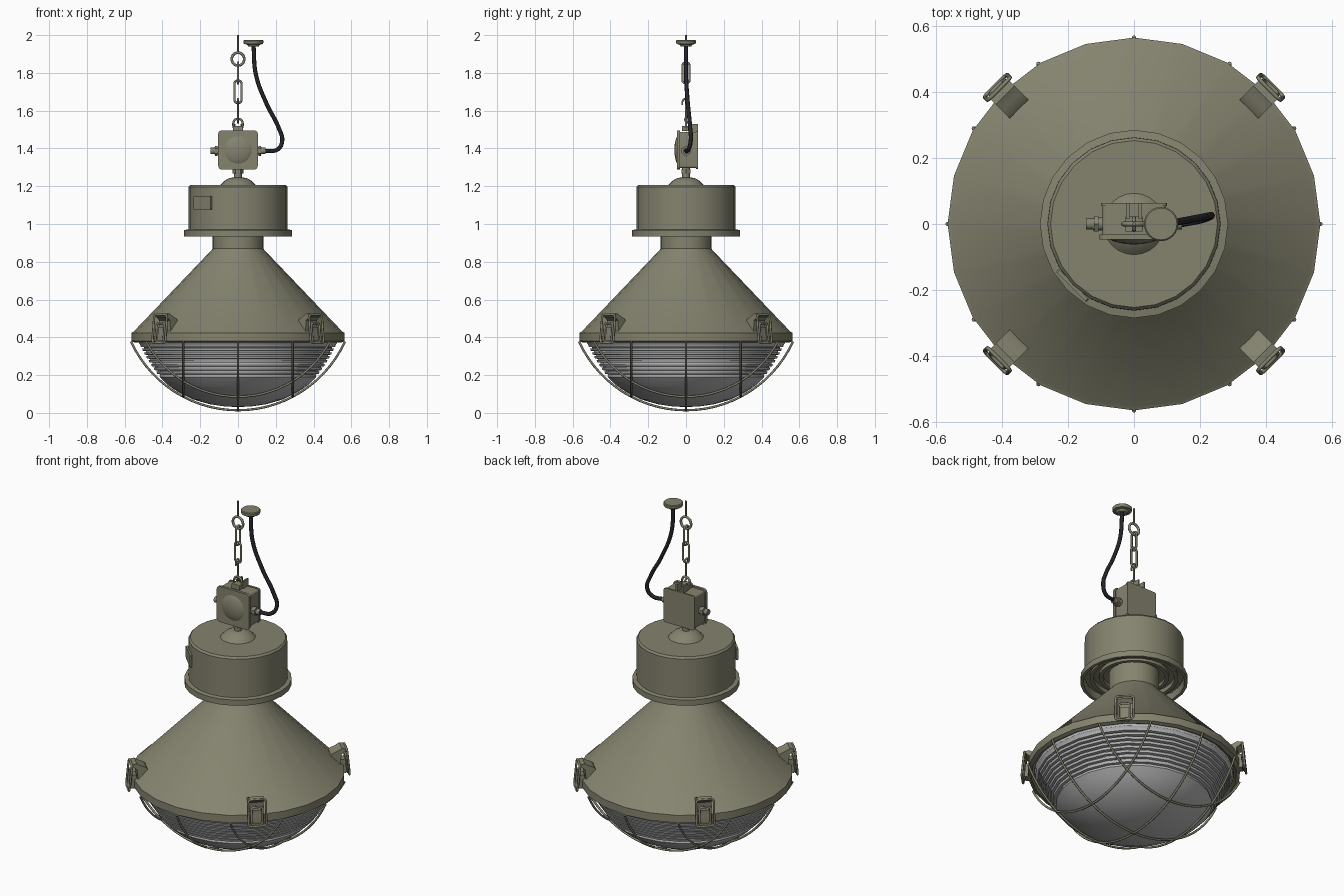
import bpy, bmesh, math
from mathutils import Matrix, Vector

if "Cube" in bpy.data.objects:
    bpy.data.objects.remove(bpy.data.objects["Cube"])


def material(name, rgb):
    m = bpy.data.materials.new(name)
    m.diffuse_color = (*rgb, 1)
    m.use_nodes = True
    m.node_tree.nodes["Principled BSDF"].inputs["Base Color"].default_value = m.diffuse_color
    return m


OLIVE = material("olive paint", (0.235, 0.228, 0.158))
GLASS = material("grey glass", (0.47, 0.47, 0.48))
BLACK = material("black rubber", (0.018, 0.018, 0.022))


def add(name, bm, mat, matrix=None, angle=35):
    bmesh.ops.recalc_face_normals(bm, faces=bm.faces)
    me = bpy.data.meshes.new(name)
    bm.to_mesh(me)
    bm.free()
    if matrix:
        me.transform(matrix)
    me.materials.append(mat)
    ob = bpy.data.objects.new(name, me)
    bpy.context.collection.objects.link(ob)
    bpy.ops.object.select_all(action='DESELECT')
    ob.select_set(True)
    bpy.context.view_layer.objects.active = ob
    bpy.ops.object.shade_smooth_by_angle(angle=math.radians(angle))
    return ob


def revolve(name, profile, mat=OLIVE, seg=24, matrix=None):
    """Spin (radius, z) points around z."""
    bm = bmesh.new()
    vs = [bm.verts.new((r, 0, z)) for r, z in profile]
    es = [bm.edges.new(p) for p in zip(vs, vs[1:])]
    bmesh.ops.spin(bm, geom=vs + es, cent=(0, 0, 0), axis=(0, 0, 1),
                   angle=math.tau, steps=seg, use_duplicate=False)
    bmesh.ops.remove_doubles(bm, verts=bm.verts, dist=1e-5)
    return add(name, bm, mat, matrix)


def prism(name, outline, y0, y1, mat=OLIVE, matrix=None):
    """Extrude an (x, z) outline along y."""
    bm = bmesh.new()
    f = bm.faces.new([bm.verts.new((x, y0, z)) for x, z in outline])
    ext = bmesh.ops.extrude_face_region(bm, geom=[f])['geom']
    verts = [v for v in ext if isinstance(v, bmesh.types.BMVert)]
    bmesh.ops.translate(bm, verts=verts, vec=(0, y1 - y0, 0))
    return add(name, bm, mat, matrix)


def tube(name, pts, radius, mat=OLIVE, cyclic=False, bezier=False, matrix=None):
    """Round wire through points."""
    cu = bpy.data.curves.new(name, 'CURVE')
    cu.dimensions = '3D'
    cu.bevel_depth, cu.bevel_resolution = radius, 2
    cu.use_fill_caps = not cyclic
    sp = cu.splines.new('BEZIER' if bezier else 'POLY')
    if bezier:
        sp.bezier_points.add(len(pts) - 1)
        for b, p in zip(sp.bezier_points, pts):
            b.co = p
            b.handle_left_type = b.handle_right_type = 'AUTO'
    else:
        sp.points.add(len(pts) - 1)
        for b, p in zip(sp.points, pts):
            b.co = (*p, 1)
    sp.use_cyclic_u = cyclic
    tmp = bpy.data.objects.new(name + "_curve", cu)
    bpy.context.collection.objects.link(tmp)
    dg = bpy.context.evaluated_depsgraph_get()
    bm = bmesh.new()
    me = bpy.data.meshes.new_from_object(tmp.evaluated_get(dg))
    bm.from_mesh(me)
    bpy.data.objects.remove(tmp)
    bpy.data.meshes.remove(me)
    return add(name, bm, mat, matrix, 60)


def rrect(w, h, r, cz=0, n=4):
    """Rounded rectangle outline with half sizes w, h."""
    out = []
    for k, (sx, sz) in enumerate([(1, 1), (-1, 1), (-1, -1), (1, -1)]):
        for i in range(n + 1):
            a = math.pi / 2 * (k + i / n)
            out.append((sx * (w - r) + r * math.cos(a),
                        cz + sz * (h - r) + r * math.sin(a)))
    return out


def rod(name, r, z0, z1, seg=16, matrix=None, mat=OLIVE):
    return revolve(name, [(0, z0), (r, z0), (r, z1), (0, z1)], mat, seg, matrix)


# Conical shade with rolled rim and neck
revolve("shade", [(0.12, 0.84), (0.53, 0.42), (0.53, 0.38), (0.545, 0.372),
                  (0.565, 0.38), (0.565, 0.424), (0.553, 0.43), (0.14, 0.862),
                  (0.134, 0.87), (0.134, 0.985)])

# Gear housing with flange, stepped underside and top dome
revolve("housing", [(0.13, 0.985), (0.165, 0.985), (0.165, 0.965), (0.185, 0.965),
                    (0.185, 0.985), (0.215, 0.985), (0.215, 0.96), (0.235, 0.96),
                    (0.235, 0.975), (0.262, 0.975), (0.268, 0.935), (0.285, 0.935),
                    (0.285, 0.968), (0.262, 0.972), (0.262, 1.196), (0.253, 1.207),
                    (0, 1.207)])
revolve("housing_dome", [(0.095, 1.205), (0.085, 1.215), (0.066, 1.233),
                         (0.045, 1.243), (0.024, 1.247), (0, 1.247)])
prism("housing_plate", rrect(0.035, 0.065, 0.004, 0, 1), 0, 0.012,
      matrix=Matrix.Rotation(math.radians(-45), 4, 'Z')
      @ Matrix.Translation((0, -0.27, 1.112)) @ Matrix.Rotation(math.pi / 2, 4, 'Y'))

# Ribbed glass bowl
bowl = [(0.528, 0.4), (0.525, 0.37)]
for i in range(8):
    r, z = 0.518 - 0.0095 * i - 0.0004 * i * i, 0.362 - 0.0205 * i
    bowl += [(r, z), (r - 0.004, z - 0.0125), (r - 0.02, z - 0.0145), (r - 0.02, z - 0.0205)]
bowl += [(0.415, 0.19), (0.375, 0.15), (0.32, 0.112), (0.24, 0.072),
         (0.15, 0.046), (0.07, 0.034), (0, 0.031)]
revolve("glass_bowl", bowl, GLASS)

# Wire guard: parallel slices of a sphere in two directions
R, CZ, TOP = 0.623, 0.637, 0.378
for turn in (0, 90):
    for c in (-0.29, 0, 0.29):
        rc = math.sqrt(R * R - c * c)
        a = math.acos((CZ - TOP) / rc)
        pts = [(rc * math.sin(a * t / 14), c, CZ - rc * math.cos(a * t / 14))
               for t in range(-14, 15)]
        tube("guard_wire", pts, 0.006, matrix=Matrix.Rotation(math.radians(turn), 4, 'Z'))

# Four toggle clamps on the rim
for k in range(4):
    M = Matrix.Rotation(math.radians(45 + 90 * k), 4, 'Z')
    prism("clamp_lever", [(0.485, 0.478), (0.50, 0.50), (0.525, 0.51), (0.552, 0.526),
                          (0.575, 0.522), (0.572, 0.508), (0.55, 0.49), (0.545, 0.43),
                          (0.53, 0.43)], -0.04, 0.04, matrix=M)
    prism("clamp_catch", [(0.55, 0.375), (0.578, 0.375), (0.582, 0.395), (0.574, 0.425),
                          (0.574, 0.455), (0.55, 0.455)], -0.024, 0.024, matrix=M)
    for w, h, cz, out in ((0.048, 0.075, 0.445, 0.586), (0.03, 0.05, 0.425, 0.583)):
        tube("clamp_wire", [(out - 0.1 * s, t, cz + s) for t, s in rrect(w, h, 0.016)],
             0.006, cyclic=True, matrix=M)

# Junction box with lid, domed cover and connectors
prism("junction_box", rrect(0.096, 0.096, 0.012, 1.392), -0.034, 0.056)
prism("junction_lid", rrect(0.105, 0.104, 0.02, 1.392), -0.047, -0.032)
prism("junction_back", rrect(0.1, 0.1, 0.012, 1.392), 0.054, 0.064)
revolve("lid_dome", [(0.074, 0), (0.066, 0.005), (0.045, 0.011), (0.022, 0.015), (0, 0.016)],
        matrix=Matrix.Translation((0, -0.046, 1.392)) @ Matrix.Rotation(math.pi / 2, 4, 'X'))
rod("box_stem", 0.02, 1.24, 1.30)
rod("stem_nut", 0.028, 1.268, 1.29, 6)
for s in (-1, 1):
    M = Matrix.Translation((0, 0, 1.387)) @ Matrix.Rotation(s * math.pi / 2, 4, 'Y')
    rod("gland_base", 0.02, 0.09, 0.125, 12, M)
    rod("gland_nut", 0.027, 0.108, 0.122, 6, M)
    rod("gland_cap", 0.017, 0.125, 0.146, 12, M)
prism("hanger_block", rrect(0.026, 0.014, 0.004, 1.506), -0.022, 0.022)
for x in (-0.024, 0.014):
    prism("hanger_fork", [(x, 1.48), (x + 0.01, 1.48), (x + 0.01, 1.53), (x, 1.53)],
          0.015, 0.064)


def loop(name, w, h, cz, wire, side=False):
    """Chain link facing the front, or the side."""
    pts = [(0, x, z) if side else (x, 0, z) for x, z in rrect(w, h, w * 0.999, cz, 5)]
    tube(name, pts, wire, cyclic=True)


# Hanger eye, hook, chain links and ceiling eye screw
loop("hanger_eye", 0.025, 0.03, 1.527, 0.006)
hook = [(0, 0.01, 1.535), (0, -0.004, 1.548), (0, 0, 1.57), (0, 0, 1.63), (0, 0.006, 1.655),
        (0, -0.006, 1.662), (0, -0.018, 1.65), (0, -0.02, 1.63)]
tube("chain_hook", hook, 0.005, bezier=True)
loop("chain_link_lower", 0.019, 0.06, 1.70, 0.006)
loop("chain_link_upper", 0.019, 0.056, 1.80, 0.006, True)
loop("ceiling_eye", 0.033, 0.034, 1.873, 0.007)
rod("ceiling_screw", 0.005, 1.905, 2.0, 8)

# Ceiling cap and power cable
revolve("ceiling_cap", [(0, 1.94), (0.028, 1.94), (0.034, 1.95), (0.05, 1.953),
                        (0.052, 1.958), (0.052, 1.97), (0.048, 1.974), (0, 1.974)],
        matrix=Matrix.Translation((0.082, 0, 0)))
tube("power_cable", [(0.082, 0, 1.945), (0.095, 0.0, 1.79), (0.152, 0.01, 1.635),
                     (0.215, 0.022, 1.51), (0.234, 0.025, 1.44), (0.21, 0.014, 1.395),
                     (0.14, 0, 1.387)], 0.011, BLACK, bezier=True)
